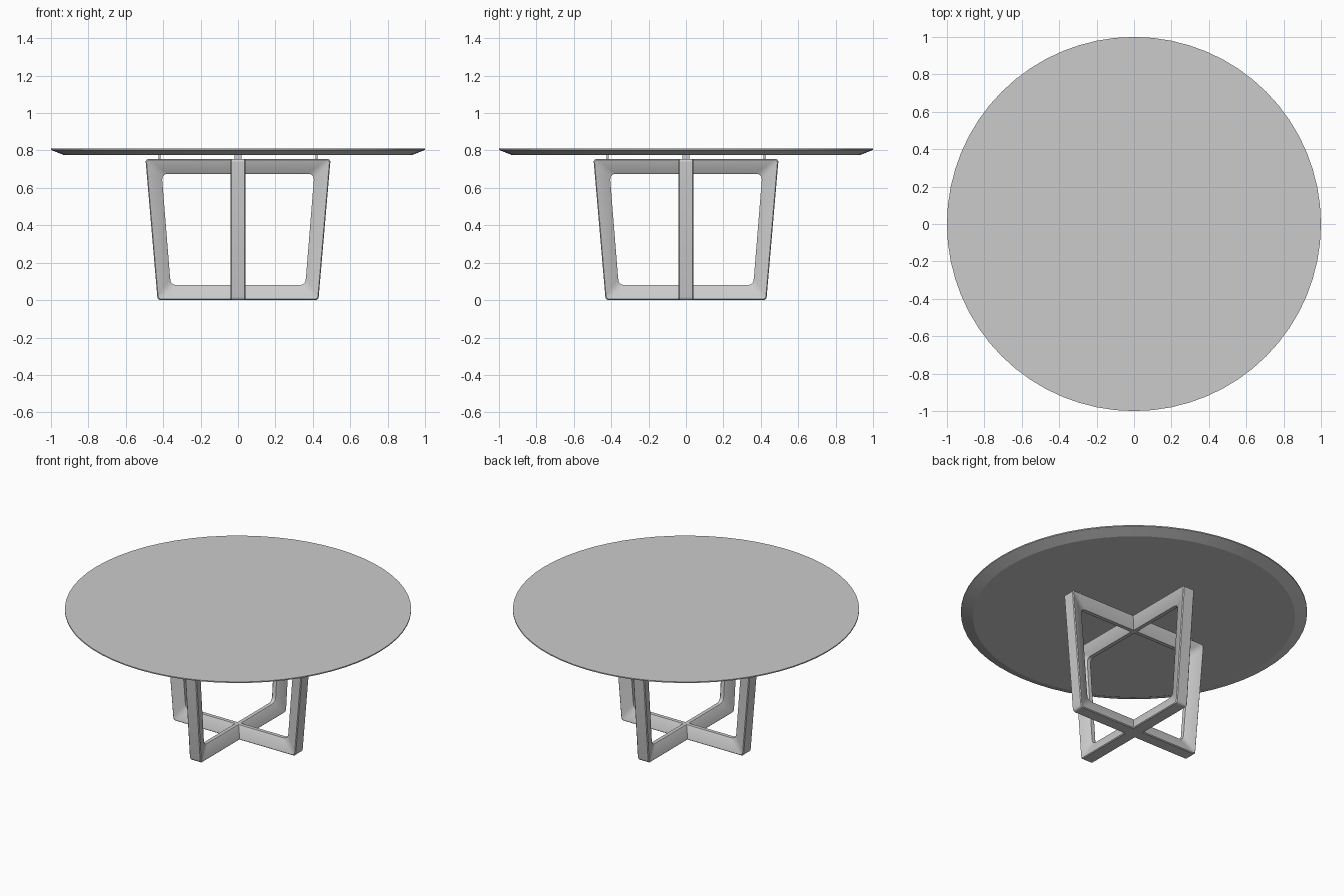
import bpy, bmesh, math
from mathutils import Vector

if "Cube" in bpy.data.objects:
    bpy.data.objects.remove(bpy.data.objects["Cube"])


def finish(name, bm, angle=35):
    bmesh.ops.recalc_face_normals(bm, faces=bm.faces[:])
    me = bpy.data.meshes.new(name)
    bm.to_mesh(me)
    bm.free()
    ob = bpy.data.objects.new(name, me)
    bpy.context.collection.objects.link(ob)
    bpy.ops.object.select_all(action='DESELECT')
    ob.select_set(True)
    bpy.context.view_layer.objects.active = ob
    bpy.ops.object.shade_smooth_by_angle(angle=math.radians(angle))
    return ob


def rounded_loop(corners, radius, steps=5):
    """Closed polygon in x,z with every corner rounded."""
    pts = []
    for i, c in enumerate(corners):
        c = Vector(c)
        a = c + (Vector(corners[i - 1]) - c).normalized() * radius
        b = c + (Vector(corners[(i + 1) % len(corners)]) - c).normalized() * radius
        for s in range(steps + 1):
            t = s / steps
            pts.append(a * (1 - t) ** 2 + c * 2 * t * (1 - t) + b * t * t)
    return pts


def trapezoid(low, high, z0, z1):
    return [(-low, z0), (low, z0), (high, z1), (-high, z1)]


# Table top: disc with a thin rim and an undercut bevel
SEG = 64
bm = bmesh.new()
rings = []
for r, z in [(0.93, 0.775), (1.0, 0.803), (1.0, 0.81)]:
    rings.append([bm.verts.new((r * math.cos(2 * math.pi * k / SEG),
                                r * math.sin(2 * math.pi * k / SEG), z))
                  for k in range(SEG)])
for lo, hi in zip(rings, rings[1:]):
    for k in range(SEG):
        n = (k + 1) % SEG
        bm.faces.new((lo[k], lo[n], hi[n], hi[k]))
bm.faces.new(rings[0])
bm.faces.new(rings[-1])
finish("table_top", bm, 15)

# Leg frames: closed trapezoid loops whose bars taper towards the inside
outer = rounded_loop(trapezoid(0.43, 0.495, 0.0, 0.755), 0.018)
inner = rounded_loop(trapezoid(0.36, 0.408, 0.08, 0.675), 0.035)
section = [(0, -0.035), (0.06, -0.04), (0.95, -0.016), (1, -0.012),
           (1, 0.012), (0.95, 0.016), (0.06, 0.04), (0, 0.035)]


def leg_frame(name, angle):
    bm = bmesh.new()
    loops = []
    for t, y in section:
        loop = []
        for o, i in zip(outer, inner):
            p = o.lerp(i, t)
            loop.append(bm.verts.new((p.x, y, p.y)))
        loops.append(loop)
    count = len(outer)
    for s in range(len(loops)):
        a, b = loops[s - 1], loops[s]
        for k in range(count):
            n = (k + 1) % count
            bm.faces.new((a[k], a[n], b[n], b[k]))
    ob = finish(name, bm, 30)
    ob.rotation_euler.z = angle


leg_frame("leg_frame_x", 0)
leg_frame("leg_frame_y", math.pi / 2)

# Small spacer plates holding the top above the frames
for k in range(4):
    bm = bmesh.new()
    bmesh.ops.create_cube(bm, size=1)
    bmesh.ops.scale(bm, vec=(0.012, 0.036, 0.03), verts=bm.verts)
    ob = finish(f"spacer_{k + 1}", bm)
    a = k * math.pi / 2
    ob.location = (0.42 * math.cos(a), 0.42 * math.sin(a), 0.764)
    ob.rotation_euler.z = a
